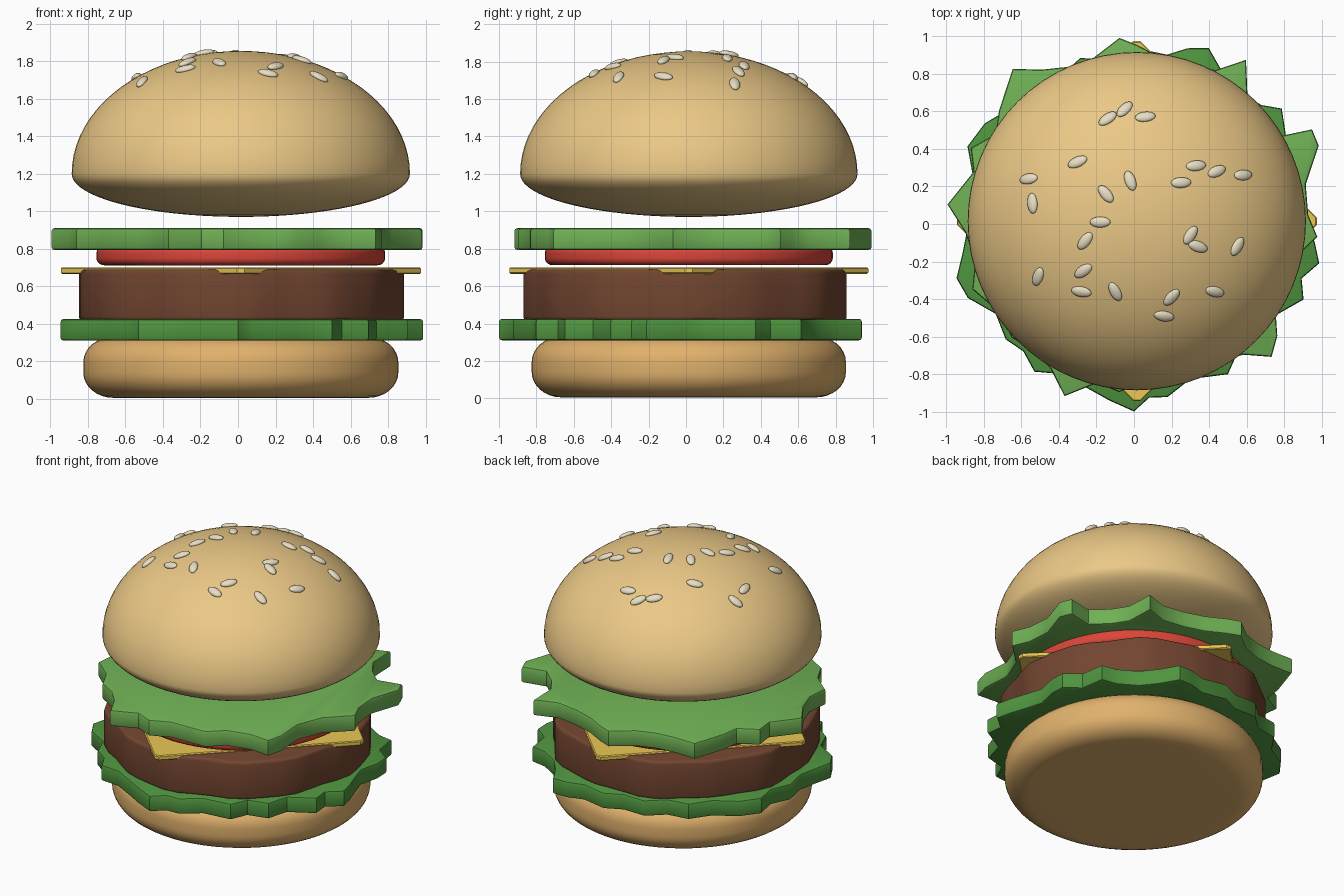
import bpy, bmesh
from math import sin, cos, pi, radians, sqrt
from mathutils import Vector, Matrix

if "Cube" in bpy.data.objects:
    bpy.data.objects.remove(bpy.data.objects["Cube"])

C = 0.015  # shared centre offset of the round parts


def material(name, rgb):
    m = bpy.data.materials.new(name)
    m.diffuse_color = (*rgb, 1)
    m.use_nodes = True
    m.node_tree.nodes["Principled BSDF"].inputs["Base Color"].default_value = m.diffuse_color
    return m


BUN = material("bun_top", (0.83, 0.58, 0.24))
BUN_LOW = material("bun_bottom", (0.75, 0.44, 0.15))
SEED = material("seed", (0.80, 0.73, 0.54))
GREEN = material("lettuce_light", (0.16, 0.44, 0.09))
DARK_GREEN = material("lettuce_dark", (0.08, 0.30, 0.05))
RED = material("tomato", (0.70, 0.06, 0.04))
YELLOW = material("cheese", (0.83, 0.58, 0.09))
BROWN = material("patty", (0.17, 0.06, 0.03))


def finish(bm, name, mat, angle=40):
    bmesh.ops.recalc_face_normals(bm, faces=bm.faces)
    me = bpy.data.meshes.new(name)
    bm.to_mesh(me)
    bm.free()
    me.materials.append(mat)
    ob = bpy.data.objects.new(name, me)
    bpy.context.collection.objects.link(ob)
    bpy.ops.object.select_all(action='DESELECT')
    ob.select_set(True)
    bpy.context.view_layer.objects.active = ob
    bpy.ops.object.shade_smooth_by_angle(angle=radians(angle))
    return ob


def lathe(name, profile, mat, n=64):
    """Revolve an (r, z) profile that starts and ends on the axis."""
    bm = bmesh.new()
    verts = [bm.verts.new((r, 0, z)) for r, z in profile]
    edges = [bm.edges.new(p) for p in zip(verts, verts[1:])]
    bmesh.ops.spin(bm, geom=verts + edges, cent=(0, 0, 0), axis=(0, 0, 1),
                   angle=2 * pi, steps=n, use_duplicate=False)
    bmesh.ops.remove_doubles(bm, verts=bm.verts, dist=1e-4)
    bmesh.ops.translate(bm, verts=bm.verts, vec=(C, C, 0))
    return finish(bm, name, mat)


def slab(name, outline, z0, z1, bevel, mat, segs=2):
    """Extrude a flat outline upwards and round its rims."""
    bm = bmesh.new()
    face = bm.faces.new([bm.verts.new((x, y, z0)) for x, y in outline])
    ext = bmesh.ops.extrude_face_region(bm, geom=[face])
    top = [v for v in ext["geom"] if isinstance(v, bmesh.types.BMVert)]
    bmesh.ops.translate(bm, verts=top, vec=(0, 0, z1 - z0))
    bmesh.ops.recalc_face_normals(bm, faces=bm.faces)
    rims = [e for e in bm.edges if abs(e.verts[0].co.z - e.verts[1].co.z) < 1e-5]
    bmesh.ops.bevel(bm, geom=rims, offset=bevel, segments=segs,
                    profile=0.5, affect='EDGES')
    return finish(bm, name, mat)


def polar(points):
    return [(r * cos(radians(a)), r * sin(radians(a))) for a, r in points]


def rounded_disc(r, z0, z1, br, bz, steps=8):
    arc = [i * pi / 2 / steps for i in range(steps + 1)]
    low = [(r - br + br * sin(a), z0 + bz - bz * cos(a)) for a in arc]
    high = [(r - br + br * cos(a), z1 - bz + bz * sin(a)) for a in arc]
    return [(0, z0)] + low + high + [(0, z1)]


# Bottom bun
lathe("bottom_bun", rounded_disc(0.84, 0.005, 0.33, 0.16, 0.135), BUN_LOW)

# Lower lettuce leaf: angle, radius around the ragged rim
LOWER = [(0, .93), (8, .90), (16, .96), (22, .99), (29, .93), (38, 1.0), (43, .93),
         (52, .90), (60, .94), (67, 1.02), (73, .98), (79, .92), (90, .94), (98, .89),
         (108, .93), (117, .88), (126, .94), (136, .90), (146, .96), (155, .98),
         (163, .90), (172, .93), (182, .89), (190, .93), (197, .99), (204, .97),
         (213, .88), (222, .92), (229, .90), (236, .95), (244, .89), (254, .91),
         (262, .95), (270, 1.0), (275, .93), (281, .94), (290, .88), (302, .945),
         (309, .88), (317, .95), (326, .89), (336, .99), (342, .94), (348, 1.01),
         (354, .97)]
slab("lower_lettuce", polar(LOWER), 0.31, 0.425, 0.015, DARK_GREEN)

# Patty with an uneven rim
patty = []
for i in range(48):
    a = i * 2 * pi / 48
    r = 0.862 + 0.013 * sin(7 * a + 0.6) + 0.010 * sin(13 * a + 2)
    patty.append((C / 2 + r * cos(a), C / 2 + r * sin(a)))
slab("patty", patty, 0.415, 0.69, 0.022, BROWN, 3)

# Cheese slice, turned so its corners poke out
slab("cheese", [(C + 0.96 * x, C + 0.96 * y) for x, y in
                ((1, .02), (.02, 1), (-.02, 1), (-1, .02),
                 (-1, -.02), (-.02, -1), (.02, -1), (1, -.02))],
     0.666, 0.70, 0.006, YELLOW, 1)

# Tomato slice
lathe("tomato", rounded_disc(0.77, 0.712, 0.815, 0.04, 0.04), RED)

# Upper lettuce leaf
UPPER = [(3, .93), (13, .94), (23, 1.07), (28, 1.075), (31, .91), (40, .88), (48, .905),
         (55.7, 1.06), (62, .93), (72, .89), (81, .90), (89, .955), (94.5, .995),
         (104, .91), (113, .91), (121, .96), (128, 1.05), (140, .94), (147, .88),
         (155, .96), (162, .90), (174, 1.0), (183, .90), (193, .87), (202, .93),
         (213, .86), (223, .89), (232, .86), (240, .89), (248, .99), (257, .87),
         (265, .90), (274, .84), (284, .86), (291, .89), (300, .85), (310, .91),
         (316, 1.02), (322, .97), (332, .85), (345, .85), (356, .98)]
slab("upper_lettuce", polar(UPPER), 0.793, 0.91, 0.015, GREEN)

# Top bun: tall dome above, shallow dome below
R, MID, UP, DOWN = 0.902, 1.2, 0.655, 0.23
dome = []
for i in range(41):
    a = -pi / 2 + i * pi / 40
    dome.append((R * cos(a) if 0 < i < 40 else 0,
                 MID + (UP if a > 0 else DOWN) * sin(a)))
lathe("top_bun", dome, BUN)

# Sesame seeds: x, y, heading in degrees, laid on the dome
SEEDS = [(-.14, .56, 40), (-.05, .61, 55), (.06, .57, 10), (-.30, .33, 20),
         (-.56, .24, 0), (-.54, .11, -80), (-.15, .16, -50), (-.02, .23, -70),
         (-.18, .01, 0), (-.26, -.09, 50), (-.27, -.25, 35), (-.51, -.28, 60),
         (-.28, -.36, -5), (-.10, -.36, -65), (.20, -.39, 50), (.16, -.49, -15),
         (.43, -.36, -20), (.30, -.06, 55), (.34, -.12, -20), (.55, -.12, 55),
         (.25, .22, 5), (.33, .31, 10), (.44, .28, 25), (.58, .26, 10)]
bm = bmesh.new()
for x, y, h in SEEDS:
    dx, dy = x - C, y - C
    dz = UP * sqrt(1 - (dx * dx + dy * dy) / R ** 2)
    n = Vector((dx / R ** 2, dy / R ** 2, dz / UP ** 2)).normalized()
    side = n.cross(Vector((cos(radians(h)), sin(radians(h)), 0))).normalized()
    along = side.cross(n)
    rot = Matrix((along, side, n)).transposed().to_4x4()
    place = Matrix.Translation(Vector((x, y, MID + dz)) + n * 0.004)
    bmesh.ops.create_uvsphere(bm, u_segments=16, v_segments=10, radius=1,
                              matrix=place @ rot @ Matrix.Diagonal((.056, .029, .018, 1)))
finish(bm, "sesame_seeds", SEED, 60)
